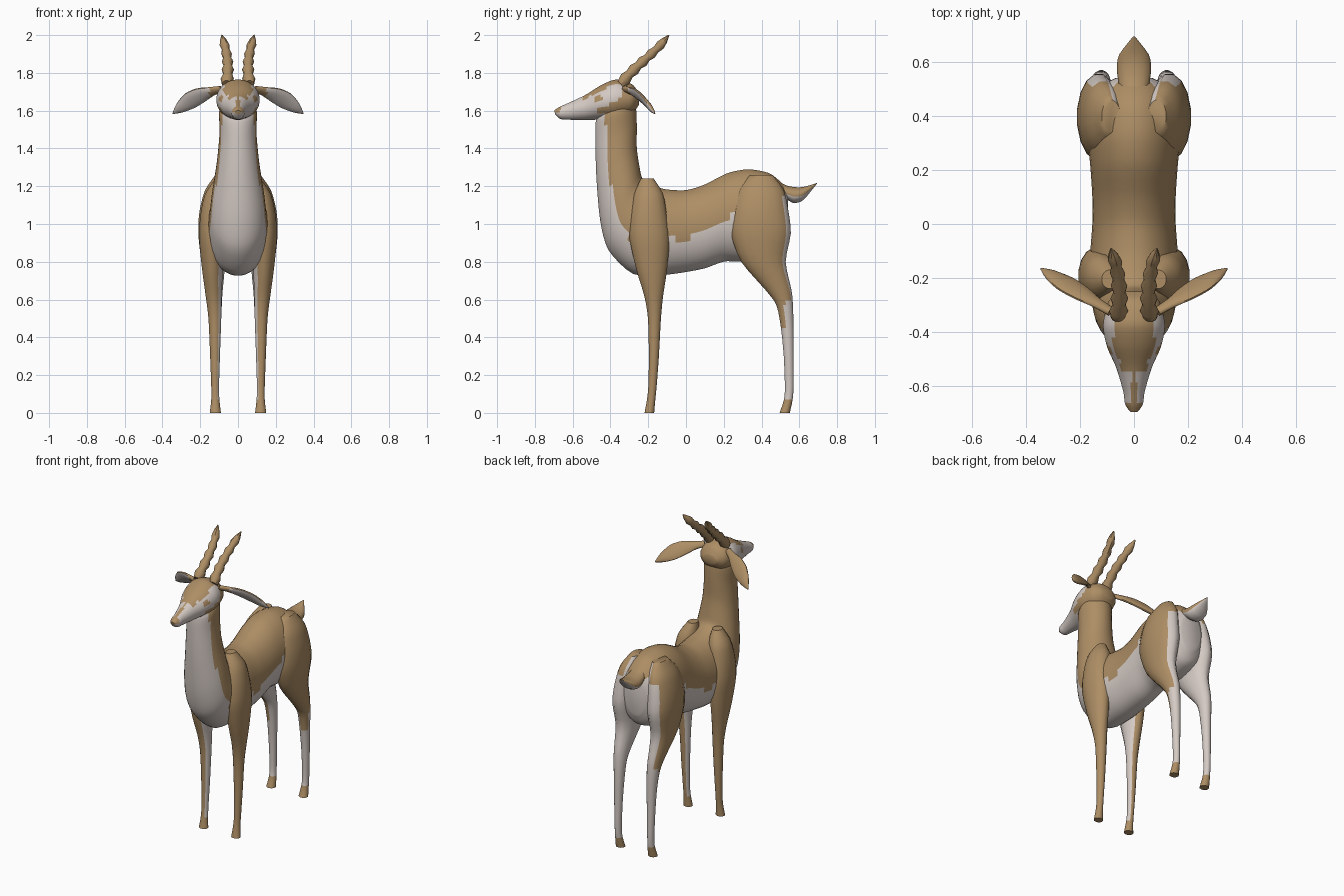
import bpy, bmesh, math
from mathutils import Vector

if "Cube" in bpy.data.objects:
    bpy.data.objects.remove(bpy.data.objects["Cube"], do_unlink=True)


def material(name, rgb):
    m = bpy.data.materials.new(name)
    m.diffuse_color = (*rgb, 1)
    m.use_nodes = True
    m.node_tree.nodes["Principled BSDF"].inputs["Base Color"].default_value = (*rgb, 1)
    return m


TAN = material("tan coat", (0.42, 0.27, 0.13))
PALE = material("pale coat", (0.66, 0.59, 0.55))


def spline(a, b, c, d, t):
    """Gentle cardinal spline between b and c."""
    m0, m1 = (c - a) * 0.4, (d - b) * 0.4
    t2, t3 = t * t, t * t * t
    return (b * (2 * t3 - 3 * t2 + 1) + m0 * (t3 - 2 * t2 + t)
            + c * (3 * t2 - 2 * t3) + m1 * (t3 - t2))


def loft(name, rings, pale=None, sides=16, steps=3, angle=50):
    """Skin elliptical rings (centre, half axis u, half axis v); pale(c, n) picks the colour."""
    full, last = [], len(rings) - 1
    for i in range(last):
        four = [rings[max(0, min(last, i + k))] for k in (-1, 0, 1, 2)]
        for s in range(steps):
            full.append([spline(*[r[j] for r in four], s / steps) for j in range(3)])
    full.append(rings[-1])
    bm = bmesh.new()
    loops = []
    for c, u, v in full:
        turns = [2 * math.pi * (k + 0.5) / sides for k in range(sides)]
        loops.append([bm.verts.new(c + u * math.sin(a) + v * math.cos(a)) for a in turns])
    for a, b in zip(loops, loops[1:]):
        for k in range(sides):
            n = (k + 1) % sides
            bm.faces.new((a[k], a[n], b[n], b[k]))
    bm.faces.new(loops[0])
    bm.faces.new(loops[-1])
    bmesh.ops.recalc_face_normals(bm, faces=bm.faces)
    bm.normal_update()
    if pale:
        for f in bm.faces:
            f.material_index = int(bool(pale(f.calc_center_median(), f.normal)))
    me = bpy.data.meshes.new(name)
    bm.to_mesh(me)
    bm.free()
    me.materials.append(TAN)
    me.materials.append(PALE)
    ob = bpy.data.objects.new(name, me)
    bpy.context.collection.objects.link(ob)
    bpy.ops.object.select_all(action='DESELECT')
    ob.select_set(True)
    bpy.context.view_layer.objects.active = ob
    bpy.ops.object.shade_smooth_by_angle(angle=math.radians(angle))
    return ob


def side_ring(y0, z0, y1, z1, w, x=0):
    """Ring spanning two points of the side profile, with half width w."""
    a, b = Vector((x, y0, z0)), Vector((x, y1, z1))
    return (a + b) / 2, Vector((w, 0, 0)), (a - b) / 2


def leg_ring(z, y0, y1, x0, x1, s):
    return side_ring(y0, z, y1, z, (x1 - x0) / 2, s * (x0 + x1) / 2)


# Torso and neck: back point, belly point, half width
def torso_pale(c, n):
    y, z = c.y, c.z
    if y > 0.26:
        return z < 0.86 or (y > 0.485 and z < 1.17)
    if z < 1.0:
        throat = -0.34 + (1.0 - z) * 0.45
    else:
        throat = -0.34 - min(z - 1, 0.2) * 0.3 - max(z - 1.2, 0) * 0.08
    return y < throat or (y > -0.28 and z < 0.92 + max(y, 0) * 0.5)


torso = [(0.54, 1.17, 0.54, 0.92, 0.07), (0.51, 1.215, 0.50, 0.84, 0.13),
         (0.44, 1.27, 0.39, 0.80, 0.165), (0.33, 1.29, 0.28, 0.80, 0.17),
         (0.22, 1.27, 0.20, 0.80, 0.162), (0.10, 1.21, 0.10, 0.765, 0.155),
         (0, 1.18, 0, 0.745, 0.155), (-0.11, 1.185, -0.12, 0.73, 0.163),
         (-0.19, 1.21, -0.28, 0.735, 0.163), (-0.23, 1.24, -0.41, 0.86, 0.15),
         (-0.245, 1.3, -0.455, 1.02, 0.137), (-0.26, 1.4, -0.475, 1.25, 0.112),
         (-0.26, 1.52, -0.48, 1.44, 0.098), (-0.265, 1.62, -0.475, 1.56, 0.1),
         (-0.29, 1.71, -0.43, 1.61, 0.08)]
loft("torso_and_neck", [side_ring(*r) for r in torso], torso_pale, sides=36, steps=4)


# Head with tan forehead, cheeks, eyes and nose
def head_pale(c, n):
    x, y, z = abs(c.x), c.y, c.z
    if y > -0.34 or (y < -0.665 and z > 1.59):
        return False
    if n.z > 0.62 and x < (0.075 if y > -0.54 else 0.01):
        return False
    if math.hypot(y + 0.46, z - 1.665) < 0.021:
        return False
    cheek = 1.605 + (y + 0.47) * 0.45
    return not (y > -0.47 and 1.585 < z < cheek)


head = [(-0.25, 1.69, -0.25, 1.63, 0.05), (-0.285, 1.74, -0.29, 1.58, 0.095),
        (-0.37, 1.765, -0.38, 1.55, 0.115), (-0.45, 1.735, -0.46, 1.552, 0.1),
        (-0.53, 1.685, -0.535, 1.55, 0.066), (-0.62, 1.642, -0.62, 1.552, 0.04),
        (-0.67, 1.62, -0.665, 1.556, 0.033), (-0.697, 1.602, -0.693, 1.58, 0.014)]
loft("head", [side_ring(*r) for r in head], head_pale, sides=32, steps=5)


# Tail, pale underneath
tail = [(0.47, 1.24, 0.49, 1.13, 0.05), (0.53, 1.205, 0.54, 1.125, 0.06),
        (0.59, 1.195, 0.57, 1.11, 0.065), (0.635, 1.2, 0.62, 1.125, 0.055),
        (0.695, 1.218, 0.692, 1.212, 0.004)]
loft("tail", [side_ring(*r) for r in tail], lambda c, n: n.z < -0.25)


def front_pale(c, n):
    inner = n.x * (1 if c.x > 0 else -1) < -0.6
    return inner and 0.07 < c.z < 0.85


def hind_pale(c, n):
    inner = n.x * (1 if c.x > 0 else -1) < -0.35
    if c.z < 0.075:
        return False
    if c.z < 0.43 or inner:
        return True
    return c.y > 0.525 if c.z < 0.6 else n.y > 0.72 and c.z < 1.15


# Legs: height, front, back, inner, outer
front_leg = [(0, -0.22, -0.168, 0.09, 0.15), (0.07, -0.207, -0.162, 0.098, 0.142),
             (0.14, -0.2, -0.155, 0.1, 0.142), (0.3, -0.197, -0.143, 0.095, 0.148),
             (0.5, -0.202, -0.132, 0.088, 0.157), (0.62, -0.222, -0.12, 0.085, 0.172),
             (0.75, -0.262, -0.1, 0.08, 0.19), (0.92, -0.3, -0.085, 0.07, 0.207),
             (1.05, -0.295, -0.1, 0.06, 0.2), (1.16, -0.275, -0.12, 0.05, 0.175),
             (1.24, -0.24, -0.17, 0.06, 0.12)]
hind_leg = [(0, 0.495, 0.55, 0.09, 0.15), (0.07, 0.518, 0.565, 0.098, 0.142),
            (0.14, 0.523, 0.57, 0.1, 0.142), (0.3, 0.517, 0.57, 0.096, 0.147),
            (0.45, 0.502, 0.57, 0.09, 0.152), (0.57, 0.478, 0.567, 0.085, 0.162),
            (0.65, 0.42, 0.56, 0.08, 0.172), (0.8, 0.29, 0.53, 0.065, 0.195),
            (0.95, 0.235, 0.558, 0.05, 0.212), (1.07, 0.24, 0.545, 0.04, 0.205),
            (1.18, 0.27, 0.52, 0.04, 0.175), (1.26, 0.34, 0.46, 0.05, 0.12)]

for s, label in ((1, "left"), (-1, "right")):
    loft(label + "_front_leg", [leg_ring(*r, s) for r in front_leg], front_pale)
    loft(label + "_hind_leg", [leg_ring(*r, s) for r in hind_leg], hind_pale)

    # Ringed horn swept backwards
    horn = []
    for i in range(12):
        t = i / 11
        c = Vector((s * (0.06 - 0.04 * t + 0.065 * t * t), -0.345 + 0.255 * t,
                    1.74 + 0.33 * t - 0.21 * t * t + 0.14 * t ** 3))
        r = (0.036 - 0.012 * t) * (1 if i % 2 else 0.72)
        if i == 11:
            r = 0.003
        horn.append((c, Vector((r, 0, 0)), Vector((0, -0.66, 0.75)) * r))
    loft(label + "_horn", horn, sides=10, steps=1, angle=35)

    # Leaf shaped ear, pale on the forward face
    root, tip = Vector((s * 0.085, -0.325, 1.715)), Vector((s * 0.345, -0.165, 1.585))
    along = (tip - root).normalized()
    facing = Vector((s * 0.15, -0.8, -0.55))
    facing = (facing - along * facing.dot(along)).normalized()
    wide = along.cross(facing)
    ear = []
    for t, w in ((0, 0.02), (0.2, 0.027), (0.42, 0.045), (0.65, 0.05), (0.86, 0.03), (1, 0.003)):
        droop = Vector((0, 0, 0.025 * math.sin(math.pi * t)))
        ear.append((root.lerp(tip, t) + droop, wide * w, facing * min(w, 0.014)))
    loft(label + "_ear", ear,
         lambda c, n: n.dot(facing) > 0.5 and abs(c.x) > 0.15, sides=12)
